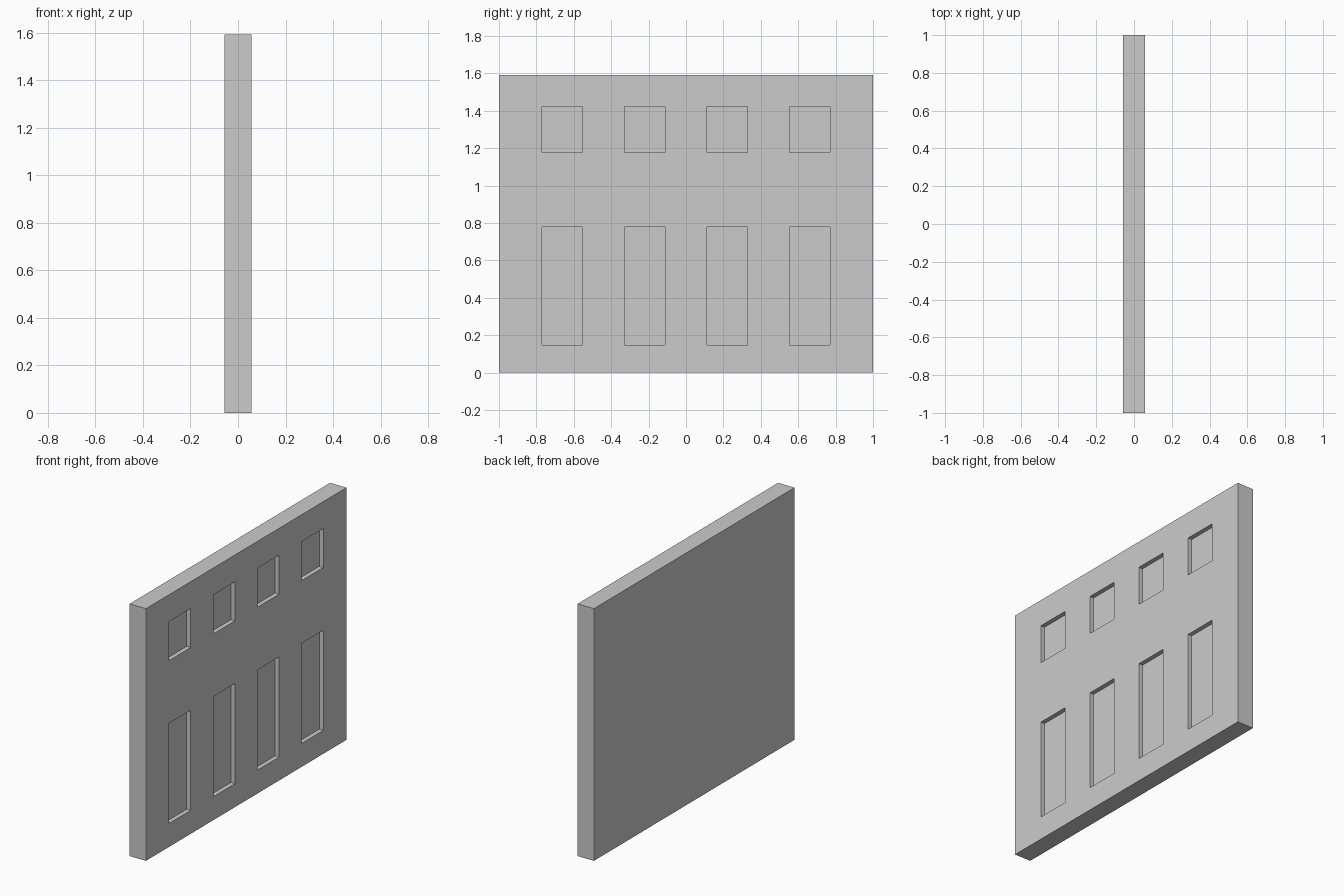
import bpy

if "Cube" in bpy.data.objects:
    bpy.data.objects.remove(bpy.data.objects["Cube"])

HALF_T, HEIGHT, DEPTH = 0.057, 1.592, 0.028


def box(name, lo, hi):
    """Axis-aligned box between two corners."""
    bpy.ops.mesh.primitive_cube_add(size=1)
    ob = bpy.context.object
    ob.name = name
    for v in ob.data.vertices:
        v.co = [hi[i] if v.co[i] > 0 else lo[i] for i in range(3)]
    return ob


# Solid wall slab
wall = box("wall_panel", (-HALF_T, -1, 0), (HALF_T, 1, HEIGHT))

# Shallow recesses on the +x face: tall lower row, short upper row
for y in (-0.661, -0.22, 0.22, 0.661):
    for z0, z1 in ((0.148, 0.78), (1.176, 1.422)):
        cutter = box("recess_cutter", (HALF_T - DEPTH, y - 0.108, z0),
                     (HALF_T + 0.1, y + 0.108, z1))
        cutter.hide_render = True
        bpy.context.view_layer.objects.active = wall
        mod = wall.modifiers.new("recess", 'BOOLEAN')
        mod.operation = 'DIFFERENCE'
        mod.solver = 'EXACT'
        mod.object = cutter
        bpy.ops.object.modifier_apply(modifier=mod.name)
        bpy.data.objects.remove(cutter)
